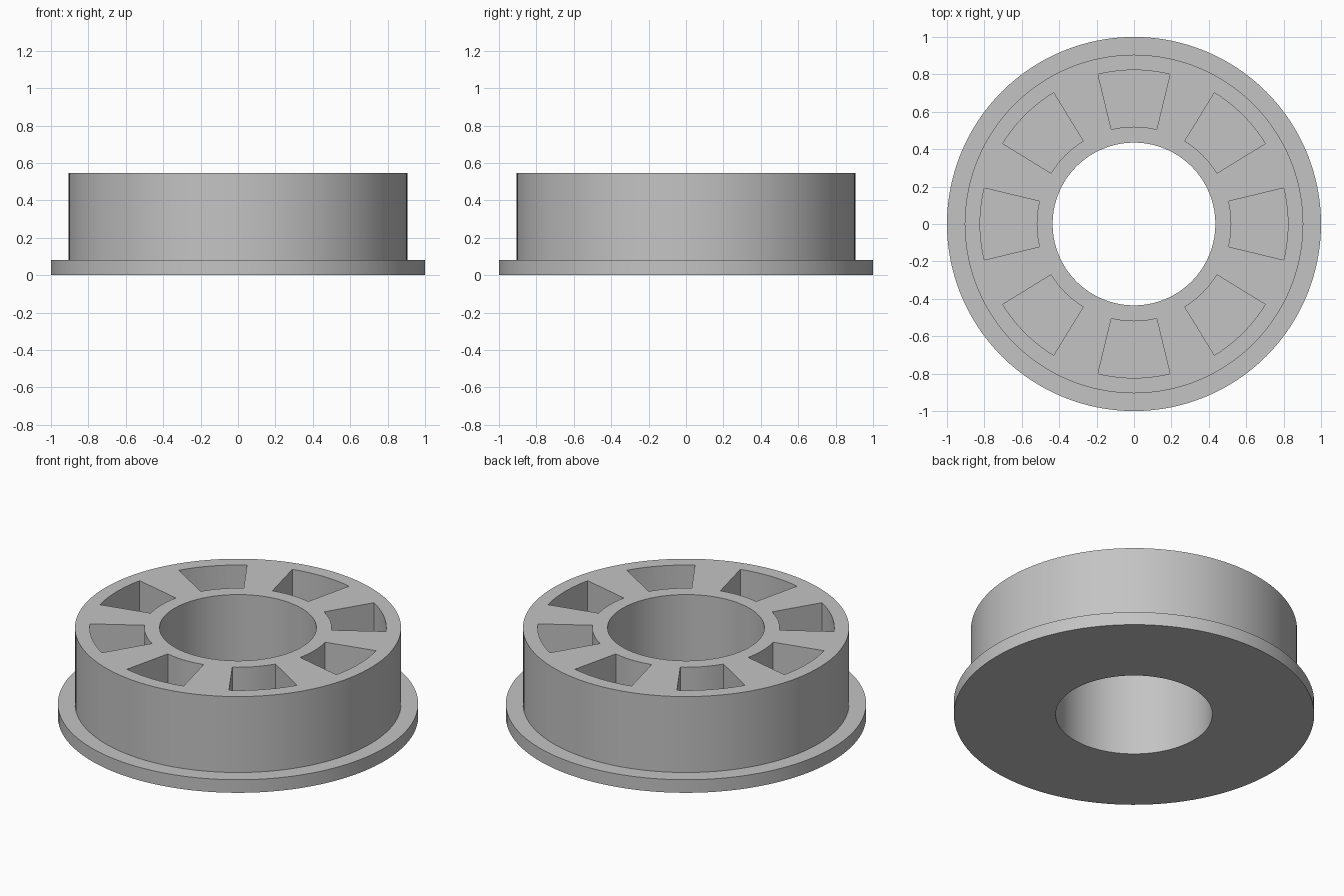
import bpy, bmesh
from math import sin, cos, radians, tau

if "Cube" in bpy.data.objects:
    bpy.data.objects.remove(bpy.data.objects["Cube"], do_unlink=True)

SEGMENTS = 128
HEIGHT, FLANGE_HEIGHT = 0.545, 0.08
BORE, BODY, FLANGE = 0.435, 0.905, 1.0
POCKETS, POCKET_IN, POCKET_OUT = 8, 0.52, 0.823
HALF_ANGLE = radians(13.5)

grey = bpy.data.materials.new("plain grey")
grey.use_nodes = True
colour = (0.55, 0.55, 0.55, 1)
grey.diffuse_color = colour
grey.node_tree.nodes["Principled BSDF"].inputs["Base Color"].default_value = colour


def polar(r, a, z):
    return (r * cos(a), r * sin(a), z)


def finish(name, bm):
    bmesh.ops.recalc_face_normals(bm, faces=bm.faces)
    mesh = bpy.data.meshes.new(name)
    bm.to_mesh(mesh)
    bm.free()
    mesh.materials.append(grey)
    obj = bpy.data.objects.new(name, mesh)
    bpy.context.collection.objects.link(obj)
    return obj


def lathe(name, profile):
    """Revolve a closed (radius, z) profile around the z axis."""
    bm = bmesh.new()
    rings = [[bm.verts.new(polar(r, tau * i / SEGMENTS, z)) for r, z in profile]
             for i in range(SEGMENTS)]
    n = len(profile)
    for i, a in enumerate(rings):
        b = rings[(i + 1) % SEGMENTS]
        for j in range(n):
            k = (j + 1) % n
            bm.faces.new((a[j], b[j], b[k], a[k]))
    return finish(name, bm)


def wedge(bm, centre, steps=10):
    """Add an annular sector prism that rises out of the top."""
    angles = [centre + HALF_ANGLE * (2 * i / steps - 1) for i in range(steps + 1)]
    outline = [(POCKET_OUT, a) for a in angles] + [(POCKET_IN, a) for a in reversed(angles)]
    base = bm.faces.new([bm.verts.new(polar(r, a, FLANGE_HEIGHT)) for r, a in outline])
    top = bmesh.ops.extrude_face_region(bm, geom=[base])["geom"]
    bmesh.ops.translate(bm, vec=(0, 0, HEIGHT),
                        verts=[v for v in top if isinstance(v, bmesh.types.BMVert)])


# Flanged ring with a through bore
ring = lathe("flanged_ring", [(BORE, 0), (FLANGE, 0), (FLANGE, FLANGE_HEIGHT),
                              (BODY, FLANGE_HEIGHT), (BODY, HEIGHT), (BORE, HEIGHT)])

# Eight blind pockets sunk from the top face
bm = bmesh.new()
for i in range(POCKETS):
    wedge(bm, tau * i / POCKETS)
cutter = finish("pocket_cutter", bm)
cutter.hide_render = True

cut = ring.modifiers.new("pockets", 'BOOLEAN')
cut.operation = 'DIFFERENCE'
cut.solver = 'EXACT'
cut.object = cutter

bpy.ops.object.select_all(action='DESELECT')
bpy.context.view_layer.objects.active = ring
ring.select_set(True)
bpy.ops.object.modifier_apply(modifier=cut.name)
bpy.data.objects.remove(cutter, do_unlink=True)

# Smooth walls, sharp rims
bpy.ops.object.shade_smooth_by_angle(angle=radians(30))
